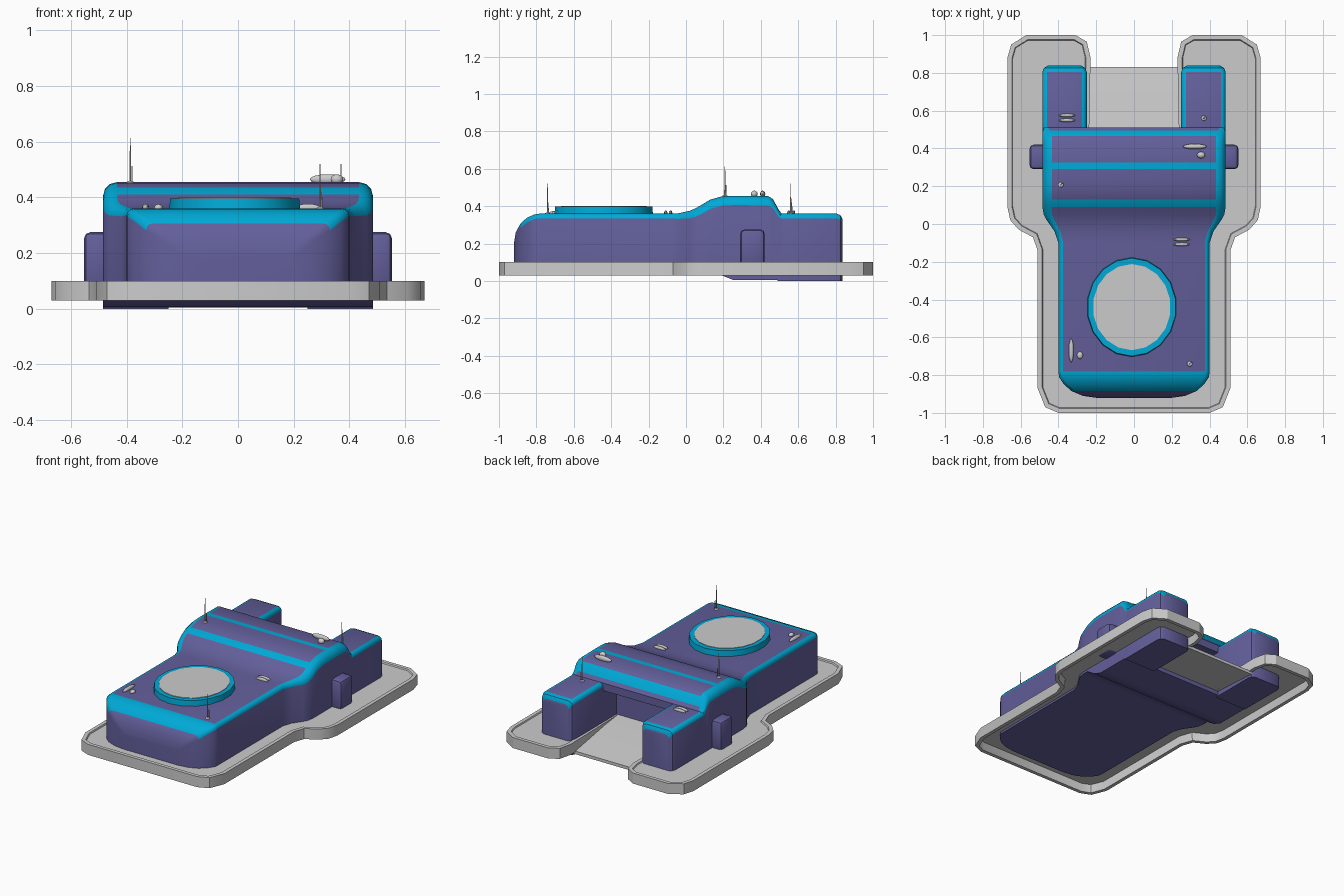
import bpy, bmesh, math
from mathutils import Vector

if "Cube" in bpy.data.objects:
    bpy.data.objects.remove(bpy.data.objects["Cube"])


def material(name, col):
    m = bpy.data.materials.new(name)
    m.diffuse_color = (*col, 1)
    m.use_nodes = True
    m.node_tree.nodes["Principled BSDF"].inputs["Base Color"].default_value = m.diffuse_color
    return m


VIOLET = material("violet", (0.125, 0.115, 0.33))
CYAN = material("cyan", (0.0, 0.40, 0.68))


def finish(ob, angle=35):
    bpy.ops.object.select_all(action='DESELECT')
    ob.select_set(True)
    bpy.context.view_layer.objects.active = ob
    bpy.ops.object.shade_smooth_by_angle(angle=math.radians(angle))
    return ob


def make(name, bm, mats=(), angle=35):
    bmesh.ops.recalc_face_normals(bm, faces=bm.faces[:])
    me = bpy.data.meshes.new(name)
    bm.to_mesh(me)
    bm.free()
    for m in mats:
        me.materials.append(m)
    ob = bpy.data.objects.new(name, me)
    bpy.context.collection.objects.link(ob)
    return finish(ob, angle)


def loft(name, sections, cx=0):
    """Sections along y: (y, half width, top z, bottom z, edge radius, top colour, edge colour)."""
    bm = bmesh.new()
    rings = []
    for y, w, zt, zb, r, _, _ in sections:
        arc = [(w - r + r * math.cos(a), zt - r + r * math.sin(a))
               for a in (0, math.pi / 6, math.pi / 3, math.pi / 2)]
        half = [(w, zb)] + arc
        pts = half + [(-x, z) for x, z in reversed(half)]
        rings.append([bm.verts.new((cx + x, y, z)) for x, z in pts])
    n = len(rings[0])
    for s, a, b in zip(sections, rings, rings[1:]):
        for i in range(n):
            j = (i + 1) % n
            f = bm.faces.new((a[i], a[j], b[j], b[i]))
            f.material_index = s[5] if i == 4 else s[6] if i in (1, 2, 3, 5, 6, 7) else 0
    bm.faces.new(rings[0])
    bm.faces.new(rings[-1])
    return make(name, bm, (VIOLET, CYAN))


def box(name, lo, hi, bevel=0, mat=None):
    bm = bmesh.new()
    bmesh.ops.create_cube(bm, size=1)
    for v in bm.verts:
        v.co = [(l + h) / 2 + c * (h - l) for l, h, c in zip(lo, hi, v.co)]
    if bevel:
        bmesh.ops.bevel(bm, geom=bm.edges[:], offset=bevel, segments=2, profile=0.5, affect='EDGES')
    return make(name, bm, (mat,) if mat else ())


def cylinder(name, loc, r, z0, z1, sides, r2=None, mat=None):
    bpy.ops.mesh.primitive_cone_add(vertices=sides, radius1=r, radius2=r if r2 is None else r2,
                                    depth=z1 - z0, location=(loc[0], loc[1], (z0 + z1) / 2))
    ob = bpy.context.object
    ob.name = name
    if mat:
        ob.data.materials.append(mat)
    return finish(ob)


def pill(name, loc, size):
    bpy.ops.mesh.primitive_uv_sphere_add(segments=12, ring_count=8, radius=1, location=loc)
    ob = bpy.context.object
    ob.name = name
    ob.scale = size
    return finish(ob, 60)


# Base platform: outline with raised lip on top and a hollow underside
half = [(.40, -1), (.47, -.97), (.51, -.87), (.51, -.14), (.535, -.07), (.61, -.03), (.655, .02),
        (.67, .09), (.67, .88), (.65, .95), (.57, 1), (.31, 1), (.25, .965), (.23, .88), (.24, .37)]
outline = half + [(-x, y) for x, y in reversed(half)]
bm = bmesh.new()
low = [bm.verts.new((x, y, .03)) for x, y in outline]
high = [bm.verts.new((x, y, .10)) for x, y in outline]
bottom, top = bm.faces.new(low), bm.faces.new(high)
for i in range(len(low)):
    j = (i + 1) % len(low)
    bm.faces.new((low[i], low[j], high[j], high[i]))
bmesh.ops.recalc_face_normals(bm, faces=bm.faces[:])
for face, dz in ((top, -.008), (bottom, .055)):
    bmesh.ops.inset_region(bm, faces=[face], thickness=.024, use_even_offset=True)
    bmesh.ops.inset_region(bm, faces=[face], thickness=.004, use_even_offset=True)
    for v in face.verts:
        v.co.z += dz
make("base_platform", bm, angle=30)

# Main hull: rounded nose, flared shoulders and raised rear block
hull = loft("main_hull", [
    (-.92, .20, .20, .07, .015, 0, 0),
    (-.91, .27, .26, .07, .02, 0, 0),
    (-.885, .33, .307, .07, .025, 1, 1),
    (-.85, .37, .338, .07, .025, 1, 1),
    (-.81, .397, .356, .07, .025, 1, 1),
    (-.78, .40, .36, .07, .025, 0, 1),
    (-.10, .40, .36, .07, .025, 0, 1),
    (-.04, .42, .362, .07, .03, 0, 1),
    (.02, .462, .375, .07, .04, 0, 1),
    (.05, .478, .388, .07, .045, 0, 1),
    (.09, .485, .411, .07, .05, 1, 1),
    (.13, .485, .435, .07, .05, 0, 1),
    (.19, .485, .452, .03, .05, 0, 1),
    (.25, .485, .455, .006, .05, 0, 1),
    (.29, .485, .455, .005, .05, 1, 1),
    (.325, .485, .455, .005, .05, 0, 1),
    (.44, .485, .453, .005, .05, 0, 1),
    (.465, .485, .438, .005, .05, 1, 1),
    (.495, .485, .382, .005, .04, 0, 1),
    (.512, .485, .36, .005, .03, 0, 1)])

# Hollow out the vehicle bay at the back
cutter = box("bay_cutter", (-.25, .37, .05), (.25, .7, .31))
cutter.hide_render = True
mod = hull.modifiers.new("bay", 'BOOLEAN')
mod.object, mod.operation, mod.solver = cutter, 'DIFFERENCE', 'EXACT'
bpy.context.view_layer.objects.active = hull
bpy.ops.object.modifier_apply(modifier="bay")
bpy.data.objects.remove(cutter)

# Sloping bay floor
bm = bmesh.new()
prof = [(.37, .10), (.51, .085), (.83, .035), (.83, .015), (.37, .04)]
a = [bm.verts.new((-.255, y, z)) for y, z in prof]
b = [bm.verts.new((.255, y, z)) for y, z in prof]
bm.faces.new(a)
bm.faces.new(b)
for i in range(5):
    bm.faces.new((a[i], a[i - 1], b[i - 1], b[i]))
make("bay_ramp", bm)

# Rear wings beside the bay, and side pods
for s, side in ((1, "right"), (-1, "left")):
    loft("rear_wing_" + side, [
        (.49, .1175, .36, 0, .025, 0, 1),
        (.805, .1175, .36, 0, .025, 1, 1),
        (.825, .11, .352, 0, .025, 1, 1),
        (.838, .09, .33, 0, .025, 0, 0)], cx=s * .3675)
    xs = sorted((s * .45, s * .553))
    box("side_pod_" + side, (xs[0], .29, .08), (xs[1], .42, .275), .022, VIOLET)

# Round roof pad with coloured rim
rim = cylinder("roof_pad_rim", (-.012, -.44), .25, .34, .397, 18, .245, CYAN)
pad = cylinder("roof_pad", (-.012, -.44), .215, .38, .400, 18)
for ob in (rim, pad):
    ob.scale = (.96, 1.06, 1)

# Roof fittings: long pills, knobs and paired vents
pill("roof_bar", (.322, .41, .465), (.064, .014, .018))
pill("roof_knob", (.355, .365, .465), (.022, .018, .018))
pill("front_bar", (-.332, -.67, .363), (.013, .063, .014))
pill("front_knob", (-.286, -.695, .363), (.016, .02, .013))
for x, y in ((-.355, .562), (.252, -.095)):
    for dy in (-.013, .013):
        pill("vent_bar", (x, y + dy, .363), (.045, .009, .014))

# Antennas: foot, tall rod and short rod
for x, y, z in ((.295, -.74, .36), (-.387, .208, .453), (.37, .56, .36)):
    pill("antenna_foot", (x, y, z), (.014, .014, .006))
    cylinder("antenna_rod", (x, y), .004, z, z + .16, 6, .0015)
    cylinder("antenna_short_rod", (x + .006, y + .006), .003, z, z + .06, 6, .0015)
